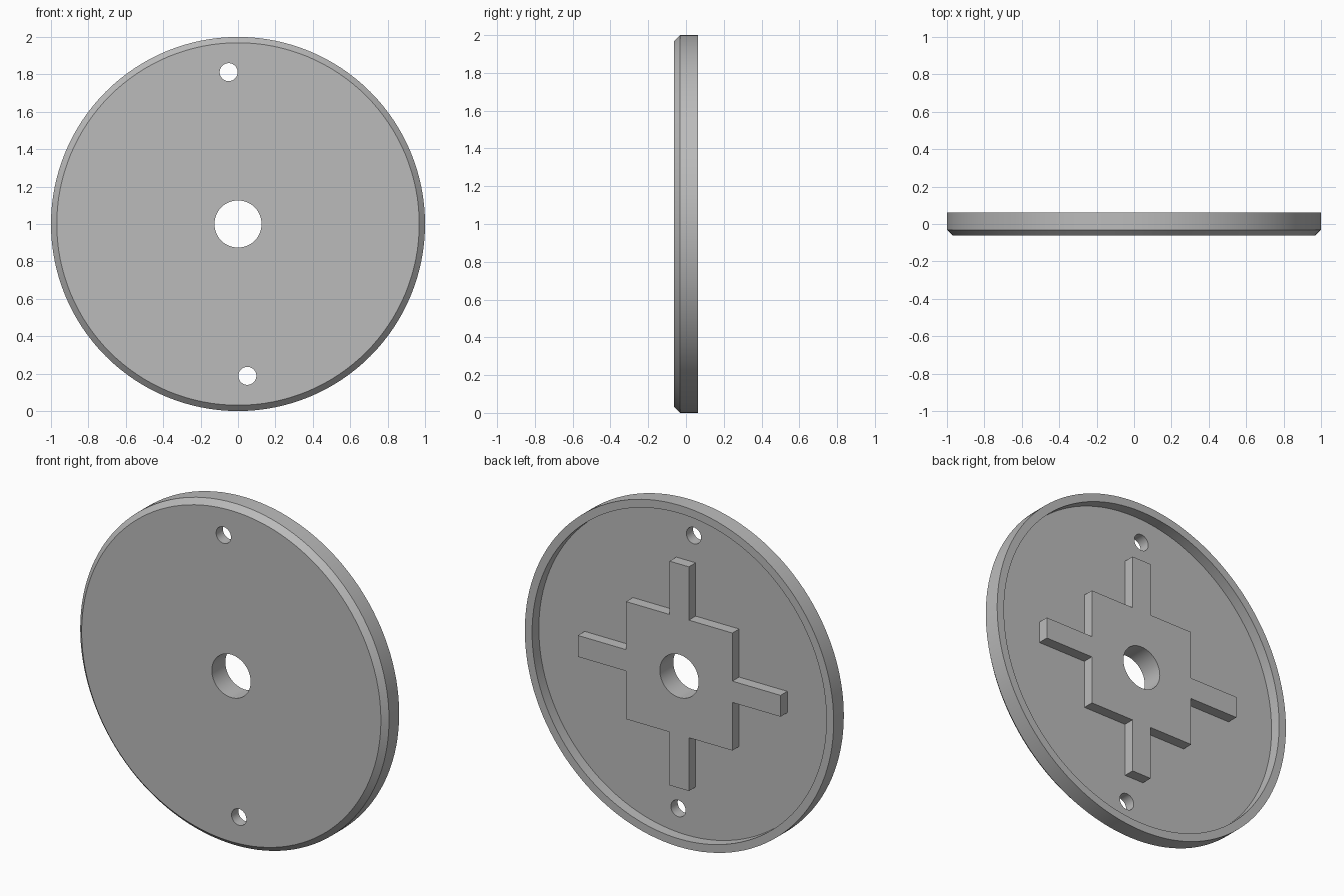
import bpy, bmesh, math
from mathutils import Matrix, Vector

if "Cube" in bpy.data.objects:
    bpy.data.objects.remove(bpy.data.objects["Cube"], do_unlink=True)

HALF = 0.0625          # half thickness of the disc
FLOOR = 0.0            # y of the recessed floor at the back
CENTRE = Vector((0, 0, 1))

grey = bpy.data.materials.new("plain grey")
grey.use_nodes = True
colour = (0.5, 0.5, 0.5, 1)
grey.diffuse_color = colour
grey.node_tree.nodes["Principled BSDF"].inputs["Base Color"].default_value = colour


def make_object(name, bm):
    bmesh.ops.recalc_face_normals(bm, faces=bm.faces[:])
    mesh = bpy.data.meshes.new(name)
    bm.to_mesh(mesh)
    bm.free()
    mesh.materials.append(grey)
    obj = bpy.data.objects.new(name, mesh)
    bpy.context.collection.objects.link(obj)
    return obj


def turned_solid(bm, profile, centre, segments):
    """Closed solid turned about the y axis from (radius, y) points."""
    rings = []
    for radius, y in profile:
        ring = []
        for i in range(segments):
            a = math.tau * i / segments
            offset = Vector((radius * math.cos(a), y, radius * math.sin(a)))
            ring.append(bm.verts.new(centre + offset))
        rings.append(ring)
    for a, b in zip(rings, rings[1:]):
        for i in range(segments):
            j = (i + 1) % segments
            bm.faces.new((a[i], a[j], b[j], b[i]))
    bm.faces.new(rings[0])
    bm.faces.new(rings[-1])


# Disc: chamfered front edge, raised rim round a recessed back
bm = bmesh.new()
turned_solid(bm, [(0.969, -HALF), (1, -HALF + 0.031), (1, HALF),
                  (0.953, HALF), (0.953, FLOOR)], CENTRE, 128)
disc = make_object("disc", bm)

# Raised boss: square with four arms, one quarter outline turned four times
arm, side, reach = 0.0625, 0.344, 0.656
quarter = [(side, -side), (side, -arm), (reach, -arm), (reach, arm), (side, arm)]
bm = bmesh.new()
outline = []
for k in range(4):
    turn = Matrix.Rotation(k * math.pi / 2, 2)
    for point in quarter:
        p = turn @ Vector(point)
        outline.append(bm.verts.new((p.x, FLOOR, 1 + p.y)))
base = bm.faces.new(outline)
top = bmesh.ops.extrude_face_region(bm, geom=[base], use_keep_orig=True)
bmesh.ops.translate(bm, vec=(0, HALF - FLOOR, 0),
                    verts=[v for v in top["geom"] if isinstance(v, bmesh.types.BMVert)])
boss = make_object("cross_boss", bm)

# Centre bore and two pin holes
bm = bmesh.new()
for x, z, radius in [(0, 1, 0.126), (-0.05, 1.812, 0.048), (0.05, 0.188, 0.048)]:
    turned_solid(bm, [(radius, -0.2), (radius, 0.2)], Vector((x, 0, z)), 48)
cutter = make_object("hole_cutter", bm)
cutter.hide_render = True

for obj in (disc, boss):
    cut = obj.modifiers.new("holes", 'BOOLEAN')
    cut.operation = 'DIFFERENCE'
    cut.solver = 'EXACT'
    cut.object = cutter
    bpy.ops.object.select_all(action='DESELECT')
    obj.select_set(True)
    bpy.context.view_layer.objects.active = obj
    bpy.ops.object.modifier_apply(modifier=cut.name)
    bpy.ops.object.shade_smooth_by_angle(angle=math.radians(30))
bpy.data.objects.remove(cutter, do_unlink=True)
